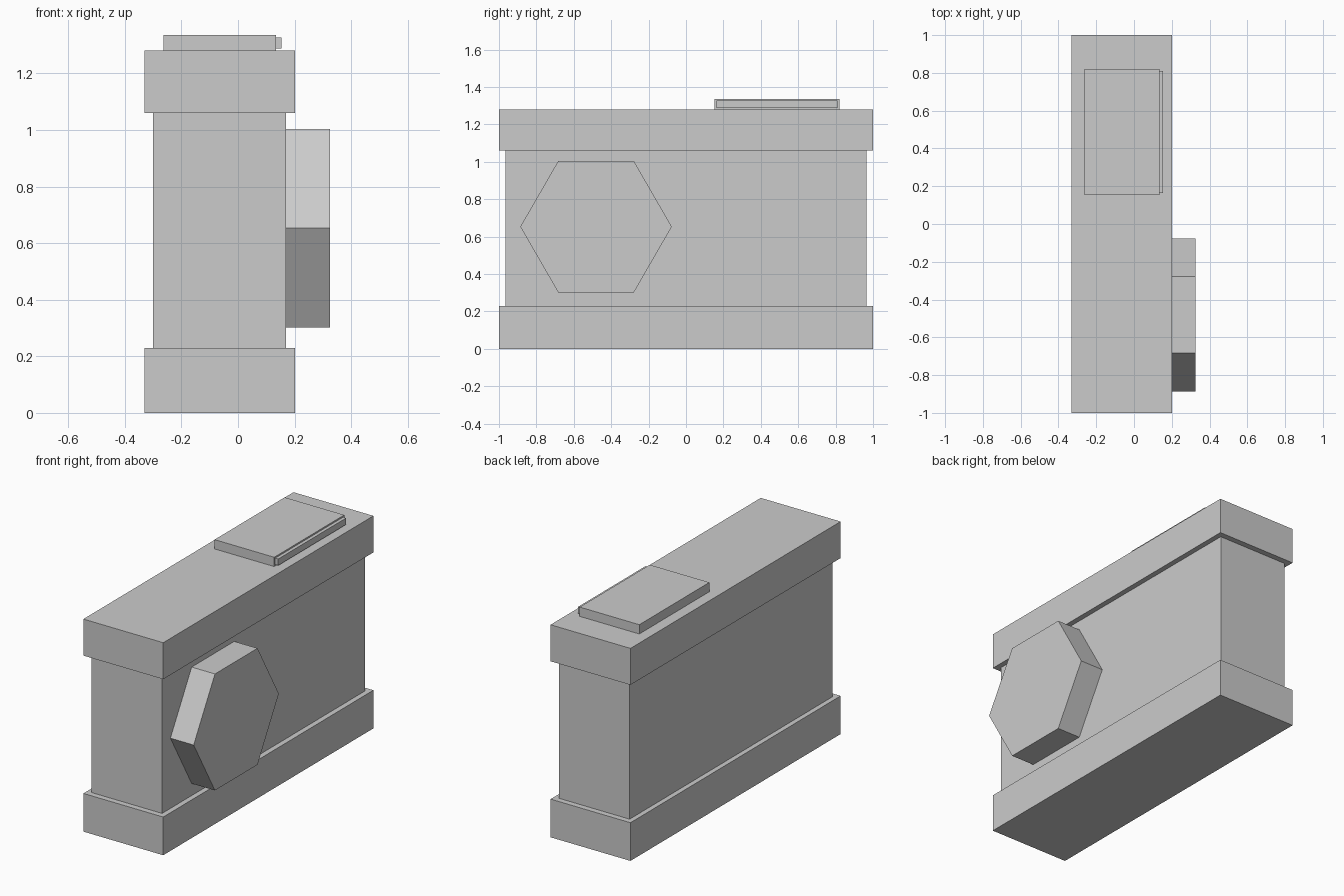
import bpy
import math

if "Cube" in bpy.data.objects:
    bpy.data.objects.remove(bpy.data.objects["Cube"])


def box(name, x, y, z):
    """Box from (min, max) extents on each axis."""
    bpy.ops.mesh.primitive_cube_add(size=1)
    ob = bpy.context.object
    ob.name = name
    for i, (lo, hi) in enumerate((x, y, z)):
        for v in ob.data.vertices:
            v.co[i] = lo if v.co[i] < 0 else hi
    return ob


# Body with wider base and top slabs
box("body", (-0.30, 0.17), (-0.965, 0.965), (0.23, 1.06))
for name, z in (("base_slab", (0, 0.23)), ("top_slab", (1.06, 1.28))):
    box(name, (-0.33, 0.202), (-1, 1), z)

# Raised block on top with a thin inset window on its side
box("top_block", (-0.263, 0.134), (0.153, 0.82), (1.28, 1.336))
box("block_window", (0.134, 0.154), (0.163, 0.809), (1.288, 1.327))

# Hexagonal barrel on the +x side, corners pointing along y
x0, x1 = 0.17, 0.325
bpy.ops.mesh.primitive_cylinder_add(
    vertices=6, radius=0.405, depth=x1 - x0,
    location=((x0 + x1) / 2, -0.481, 0.653), rotation=(0, math.pi / 2, 0))
bpy.context.object.name = "hex_barrel"
